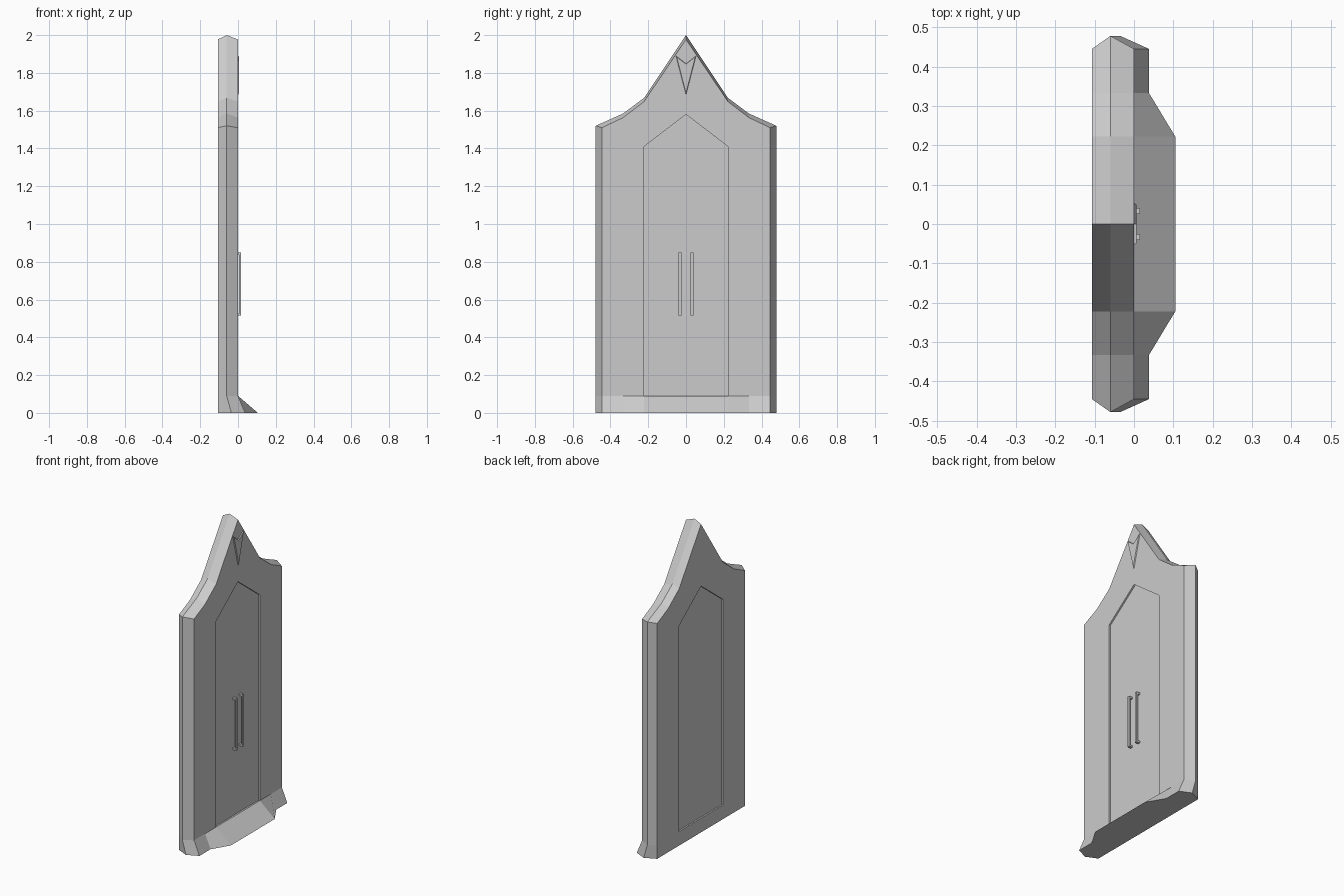
import bpy, bmesh

if "Cube" in bpy.data.objects:
    bpy.data.objects.remove(bpy.data.objects["Cube"])

FRONT, MID, BACK, TOE = 0.0, -0.06, -0.107, 0.038   # depths of the slab rings along x
DEPTH = 0.01                                       # door recess depth


def finish(name, bm):
    bmesh.ops.remove_doubles(bm, verts=bm.verts, dist=0.0005)
    bmesh.ops.recalc_face_normals(bm, faces=bm.faces)
    mesh = bpy.data.meshes.new(name)
    bm.to_mesh(mesh)
    bm.free()
    obj = bpy.data.objects.new(name, mesh)
    bpy.context.collection.objects.link(obj)
    return obj


def at(x, profile):
    return [(x, y, z) for y, z in profile]


def face(bm, pts, side=1):
    bm.faces.new([bm.verts.new((x, y * side, z)) for x, y, z in pts])


def strip(bm, a, b, side=1):
    for i in range(len(a) - 1):
        face(bm, [a[i], a[i + 1], b[i + 1], b[i]], side)


# Half outlines (y, z), from the apex down to the base line
inner = [(0, 1.977), (0.222, 1.648), (0.333, 1.563), (0.445, 1.51), (0.445, 0.09)]
outer = [(0, 2.0), (0.222, 1.668), (0.333, 1.585), (0.478, 1.52), (0.478, 0.09)]
door = [(0, 0.09), (0.222, 0.09), (0.222, 1.41), (0, 1.58)]

# Slab with ridged rim, flared foot and a recessed door on both sides
bm = bmesh.new()
for s in (1, -1):
    front = at(FRONT, inner) + [(TOE, 0.445, 0)]
    mid = at(MID, outer) + [(-0.035, 0.478, 0)]
    back = at(BACK, inner) + [(BACK, 0.445, 0)]
    strip(bm, front, mid, s)
    strip(bm, mid, back, s)
    # faces around the door openings
    face(bm, at(FRONT, inner + [(0.333, 0.09)] + door[1:]), s)
    face(bm, back + at(BACK, [(0, 0)] + door), s)
    # recess walls and floors
    for x, d in ((FRONT, -DEPTH), (BACK, DEPTH)):
        strip(bm, at(x, door), at(x + d, door), s)
        face(bm, at(x + d, door), s)
    # flared foot and underside
    top = at(FRONT, [(0.445, 0.09), (0.333, 0.09), (0.222, 0.09), (0, 0.09)])
    toe = [(TOE, 0.445, 0), (TOE, 0.333, 0), (0.105, 0.222, 0), (0.105, 0, 0)]
    strip(bm, top, toe, s)
    face(bm, toe + [(BACK, 0, 0), (BACK, 0.445, 0), (-0.035, 0.478, 0)], s)
finish("door_slab", bm)

# Pointed emblem below the peak
bm = bmesh.new()
lower = at(-0.002, [(-0.055, 1.893), (0, 1.85), (0.055, 1.893), (0, 1.68)])
upper = at(0.006, [(-0.049, 1.884), (0, 1.846), (0.049, 1.884), (0, 1.694)])
face(bm, lower)
face(bm, upper)
strip(bm, lower + lower[:1], upper + upper[:1])
finish("peak_emblem", bm)


def box(bm, lo, hi):
    new = bmesh.ops.create_cube(bm, size=1)["verts"]
    for v in new:
        v.co = [lo[i] if v.co[i] < 0 else hi[i] for i in range(3)]


# Pair of upright pull handles, each a bar on two feet
for s, label in ((1, "right"), (-1, "left")):
    bm = bmesh.new()
    y = 0.033 * s
    box(bm, (0.006, y - 0.008, 0.515), (0.015, y + 0.008, 0.848))
    for z in (0.515, 0.836):
        box(bm, (-0.012, y - 0.008, z), (0.006, y + 0.008, z + 0.012))
    finish("pull_handle_" + label, bm)
